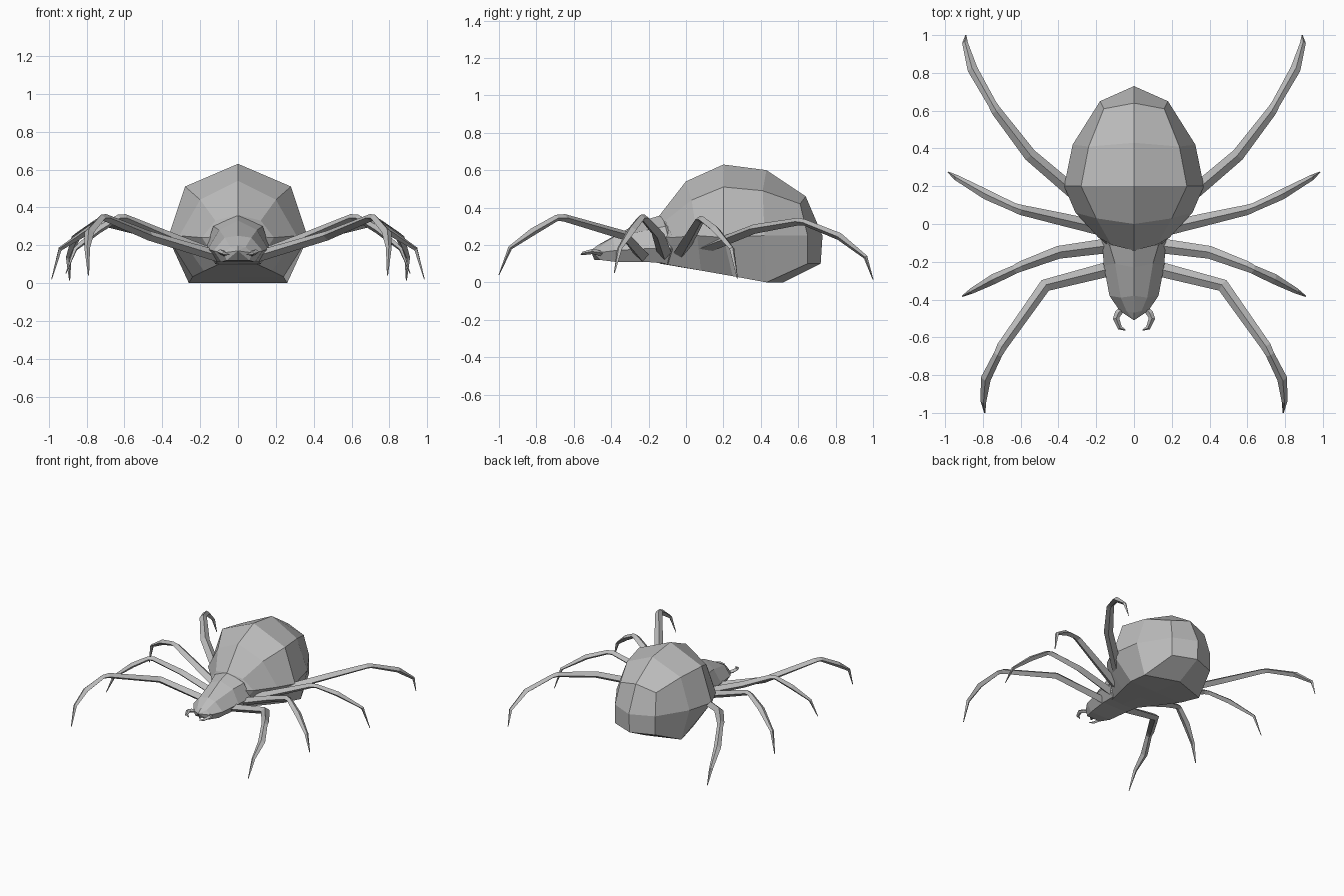
import bpy, bmesh
from mathutils import Vector

grey = bpy.data.materials.new("grey")
grey.diffuse_color = (0.5, 0.5, 0.5, 1)


def finish(name, bm, merge=1e-4):
    """Mirror the +x half across x = 0, clean up and make the object."""
    bmesh.ops.remove_doubles(bm, verts=bm.verts, dist=merge)
    bmesh.ops.mirror(bm, geom=bm.verts[:] + bm.edges[:] + bm.faces[:],
                     axis='X', merge_dist=merge)
    bmesh.ops.recalc_face_normals(bm, faces=bm.faces)
    me = bpy.data.meshes.new(name)
    bm.to_mesh(me)
    bm.free()
    me.materials.append(grey)
    ob = bpy.data.objects.new(name, me)
    bpy.context.collection.objects.link(ob)
    return ob


def half_loft(name, rows):
    """Skin half sections that run from the top centre to the bottom centre."""
    bm = bmesh.new()
    vs = [[bm.verts.new(p) for p in row] for row in rows]
    for a, b in zip(vs, vs[1:]):
        for i in range(len(a) - 1):
            bm.faces.new((a[i], a[i + 1], b[i + 1], b[i]))
    return finish(name, bm)


def limb(name, path, radii, flat=0.75):
    """Four-sided tapering tube along a path, mirrored to the other side."""
    bm = bmesh.new()
    pts = [Vector(p) for p in path]
    rings = []
    for i, p in enumerate(pts):
        t = (pts[min(i + 1, len(pts) - 1)] - pts[max(i - 1, 0)]).normalized()
        side = t.cross(Vector((0, 0, 1))).normalized()
        up = side.cross(t)
        r = radii[i]
        rings.append([bm.verts.new(p + d) for d in
                      (side * r, up * r * flat, -side * r, -up * r * flat)])
    for a, b in zip(rings, rings[1:]):
        for i in range(4):
            j = (i + 1) % 4
            bm.faces.new((a[i], a[j], b[j], b[i]))
    bm.faces.new(rings[0])
    bm.faces.new(rings[-1])
    return finish(name, bm)


# Abdomen: ridge, shoulder, flank, belly edge, belly centre
tail_top, tail_low = (0, 0.73, 0.25), (0, 0.72, 0.1)
half_loft("abdomen", [
    [(0, -0.14, 0.36)] * 2 + [(0, -0.23, 0.25)] + [(0, -0.14, 0.10)] * 2,
    [(0, -0.14, 0.36), (0.12, -0.11, 0.33), (0.19, -0.07, 0.24), (0.10, -0.13, 0.10), (0, -0.14, 0.10)],
    [(0, 0.00, 0.54), (0.20, 0.03, 0.44), (0.31, 0.06, 0.25), (0.18, 0.08, 0.063), (0, 0.08, 0.063)],
    [(0, 0.20, 0.63), (0.28, 0.20, 0.51), (0.37, 0.20, 0.24), (0.24, 0.25, 0.033), (0, 0.25, 0.033)],
    [(0, 0.43, 0.60), (0.24, 0.41, 0.49), (0.325, 0.42, 0.25), (0.26, 0.43, 0.0), (0, 0.52, 0.0)],
    [(0, 0.64, 0.46), (0.16, 0.61, 0.42), (0.18, 0.65, 0.25), (0.18, 0.65, 0.10), tail_low],
    [(0, 0.64, 0.46), (0, 0.64, 0.46), tail_top, tail_low, tail_low],
])

# Head and thorax: ridge, upper edge, side, underside edge, underside centre
half_loft("head_and_thorax", [
    [(0, -0.51, 0.17)] * 4 + [(0, -0.49, 0.12)],
    [(0, -0.47, 0.20), (0.04, -0.46, 0.19), (0.075, -0.46, 0.16), (0.06, -0.46, 0.12), (0, -0.46, 0.12)],
    [(0, -0.38, 0.25), (0.07, -0.39, 0.24), (0.13, -0.38, 0.17), (0.09, -0.38, 0.11), (0, -0.38, 0.11)],
    [(0, -0.23, 0.33), (0.10, -0.21, 0.28), (0.16, -0.22, 0.18), (0.11, -0.22, 0.11), (0, -0.22, 0.11)],
    [(0, -0.13, 0.36), (0.13, -0.11, 0.30), (0.17, -0.08, 0.18), (0.12, -0.10, 0.10), (0, -0.10, 0.10)],
    [(0, 0.05, 0.25)] * 3 + [(0, 0.05, 0.10)] * 2,
])

# Fangs: small hooks curving inwards
limb("fangs", [(0.055, -0.44, 0.15), (0.085, -0.475, 0.16), (0.095, -0.50, 0.165),
               (0.075, -0.55, 0.155), (0.045, -0.562, 0.15)],
     [0.015, 0.018, 0.017, 0.012, 0.003], 0.8)

# Legs: hip, thigh, knee, knee, shin, ankle, tip
radii = [0.04, 0.034, 0.027, 0.023, 0.027, 0.015, 0.003]
legs = {
    "front_legs": [(0.10, -0.23, 0.14), (0.47, -0.325, 0.25), (0.70, -0.65, 0.345),
                   (0.72, -0.69, 0.345), (0.785, -0.82, 0.27), (0.797, -0.94, 0.185), (0.79, -1.0, 0.04)],
    "front_middle_legs": [(0.10, -0.11, 0.14), (0.40, -0.15, 0.26), (0.60, -0.225, 0.345),
                          (0.63, -0.24, 0.345), (0.74, -0.29, 0.28), (0.86, -0.355, 0.18), (0.91, -0.383, 0.05)],
    "rear_middle_legs": [(0.10, -0.04, 0.14), (0.36, 0.02, 0.24), (0.60, 0.075, 0.335),
                         (0.64, 0.09, 0.335), (0.78, 0.155, 0.285), (0.94, 0.245, 0.18), (0.985, 0.275, 0.02)],
    "rear_legs": [(0.12, 0.00, 0.14), (0.55, 0.365, 0.285), (0.73, 0.60, 0.325),
                  (0.75, 0.635, 0.32), (0.855, 0.82, 0.245), (0.895, 0.96, 0.135), (0.89, 1.0, 0.015)],
}
for name, path in legs.items():
    limb(name, path, radii)
